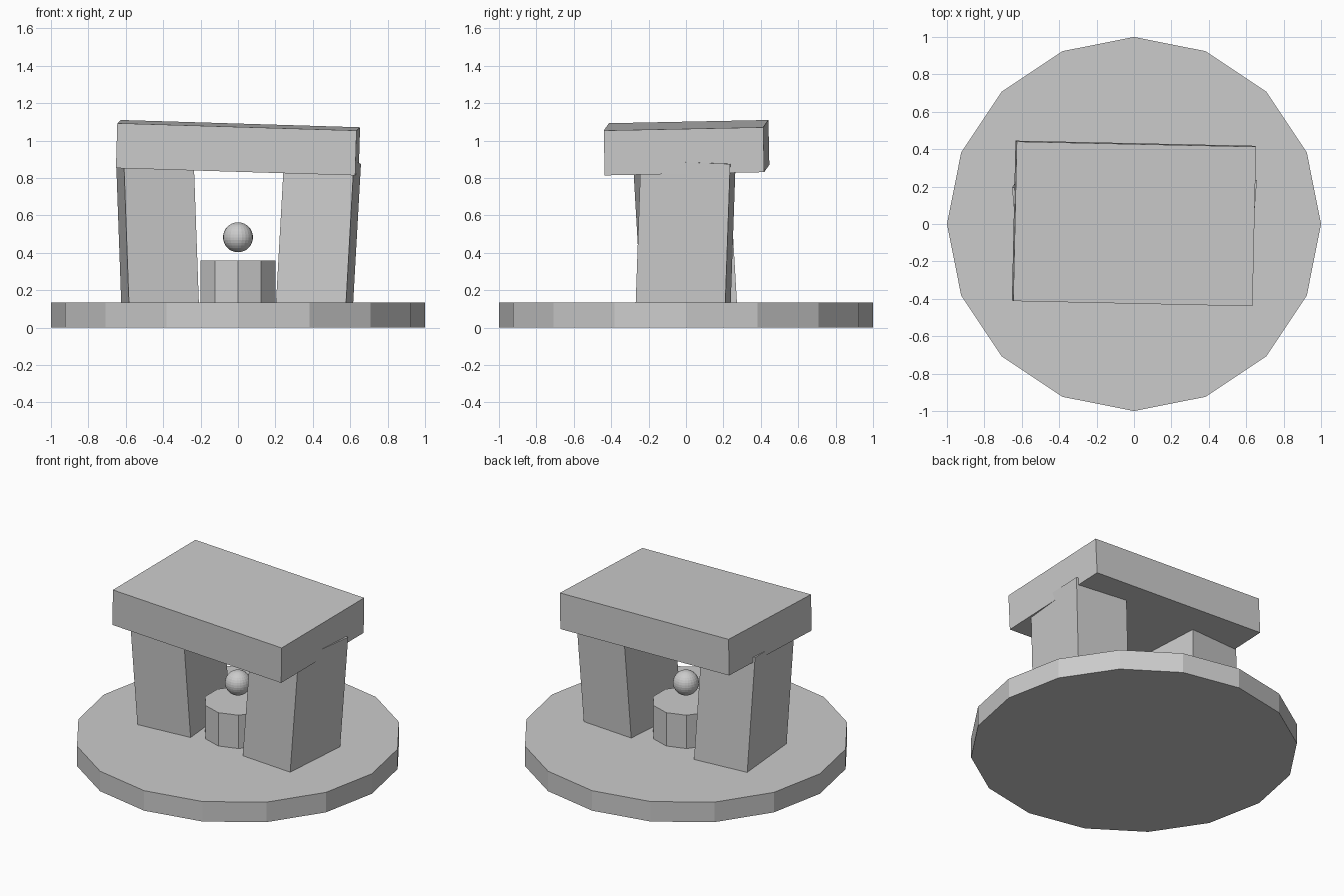
import bpy, bmesh
from math import radians
from mathutils import Matrix, Vector

cube = bpy.data.objects.get("Cube")
if cube:
    bpy.data.objects.remove(cube)

stone = bpy.data.materials.new("grey_stone")
stone.use_nodes = True
GREY = (0.6, 0.6, 0.6, 1)
stone.diffuse_color = GREY
bsdf = next(n for n in stone.node_tree.nodes if n.type == 'BSDF_PRINCIPLED')
bsdf.inputs["Base Color"].default_value = GREY


def add_part(name, bm):
    mesh = bpy.data.meshes.new(name)
    bm.to_mesh(mesh)
    bm.free()
    mesh.materials.append(stone)
    obj = bpy.data.objects.new(name, mesh)
    bpy.context.collection.objects.link(obj)
    return obj


def slab(name, size, centre, axis, yaw):
    """A box whose upright axis leans along `axis`, turned by `yaw` degrees."""
    bm = bmesh.new()
    bmesh.ops.create_cube(bm, size=1)
    bmesh.ops.scale(bm, vec=size, verts=bm.verts)
    obj = add_part(name, bm)
    lean = Vector((0, 0, 1)).rotation_difference(Vector(axis)).to_matrix().to_4x4()
    obj.matrix_world = Matrix.Translation(centre) @ lean @ Matrix.Rotation(radians(yaw), 4, 'Z')


def drum(name, sides, radius, bottom, top):
    """An upright faceted cylinder between two heights."""
    bm = bmesh.new()
    bmesh.ops.create_cone(bm, cap_ends=True, segments=sides,
                          radius1=radius, radius2=radius, depth=top - bottom)
    add_part(name, bm).location.z = (top + bottom) / 2


# Round base and small pedestal
drum("base", 16, 1, 0, 0.135)
drum("pedestal", 10, 0.21, 0.12, 0.36)

# Leaning pillars
pillar = (0.375, 0.48, 0.79)
slab("left_pillar", pillar, (0.43, -0.002, 0.5), (0.056, 0.035, 1), -4.5)
slab("right_pillar", pillar, (-0.43, -0.005, 0.5), (-0.036, -0.058, 1), 5)

# Tilted capstone
slab("capstone", (1.28, 0.853, 0.24), (0, 0.003, 0.962), (0.03, -0.021, 1), -1.25)

# Floating orb
bm = bmesh.new()
bmesh.ops.create_uvsphere(bm, u_segments=24, v_segments=16, radius=0.08)
add_part("orb", bm).location.z = 0.483
